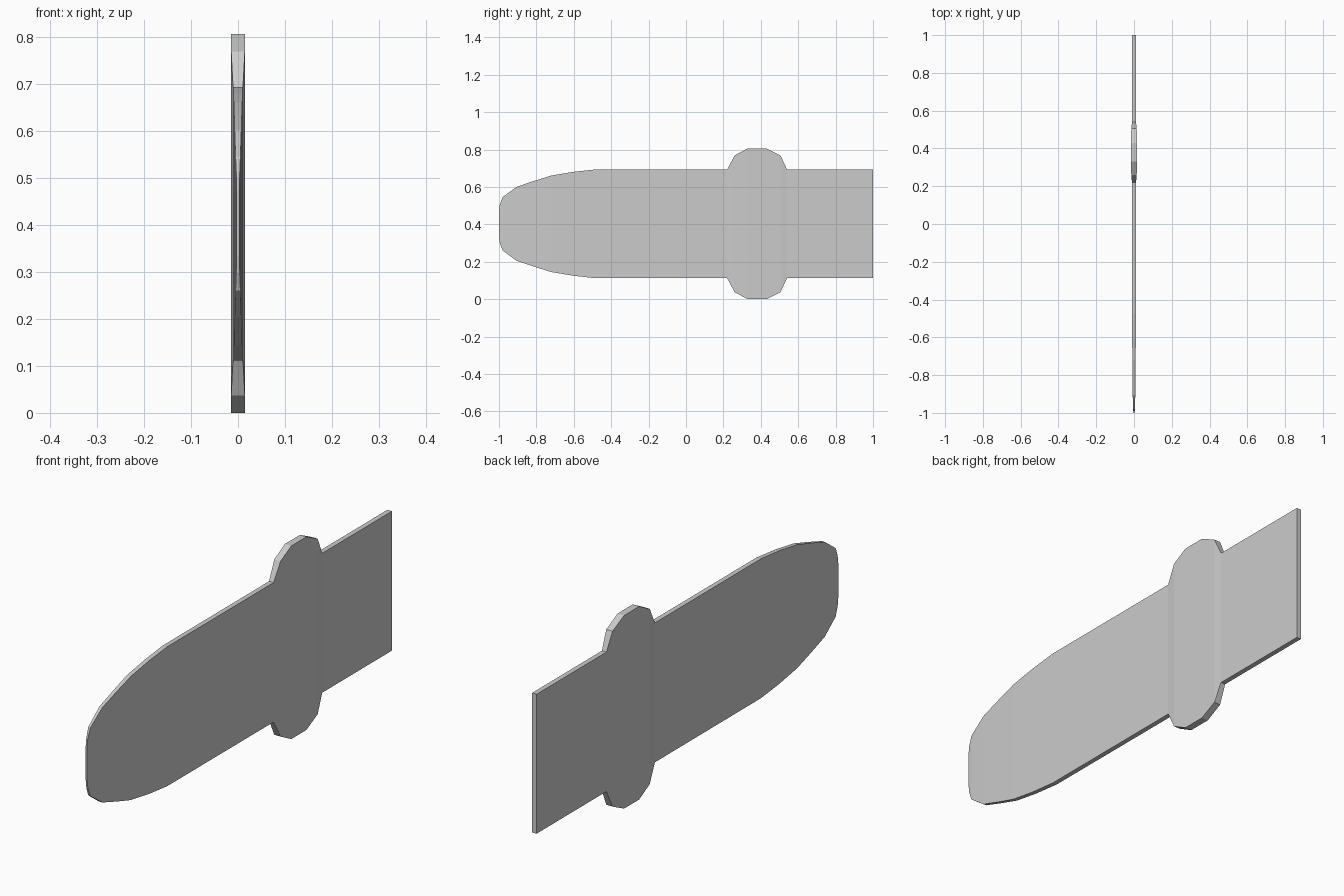
import bpy, bmesh

if "Cube" in bpy.data.objects:
    bpy.data.objects.remove(bpy.data.objects["Cube"])

MID_Z = 0.403

# Stations along the blade: (y, half height, half thickness)
stations = [
    (-1.0, 0.07, 0.003), (-0.995, 0.105, 0.0035), (-0.98, 0.143, 0.005),
    (-0.905, 0.198, 0.007), (-0.81, 0.23, 0.008), (-0.72, 0.258, 0.009),
    (-0.6, 0.278, 0.0095), (-0.48, 0.291, 0.01),
    # plain plate up to the swollen collar
    (0.22, 0.291, 0.0105), (0.26, 0.366, 0.0145), (0.33, 0.403, 0.015),
    (0.43, 0.403, 0.015), (0.505, 0.366, 0.0145), (0.54, 0.291, 0.0105),
    # square tail end
    (1.0, 0.291, 0.0105),
]


def loft(name, stations):
    bm = bmesh.new()
    rings = [[bm.verts.new((sx * t, y, MID_Z + sz * h))
              for sx, sz in ((-1, -1), (1, -1), (1, 1), (-1, 1))]
             for y, h, t in stations]
    for a, b in zip(rings, rings[1:]):
        for i in range(4):
            j = (i + 1) % 4
            bm.faces.new((a[i], a[j], b[j], b[i]))
    bm.faces.new(rings[0])
    bm.faces.new(rings[-1])
    bmesh.ops.recalc_face_normals(bm, faces=bm.faces[:])
    mesh = bpy.data.meshes.new(name)
    bm.to_mesh(mesh)
    bm.free()
    obj = bpy.data.objects.new(name, mesh)
    bpy.context.collection.objects.link(obj)
    return obj


# Flat blade with rounded nose and thicker collar
loft("blade_plate", stations)
